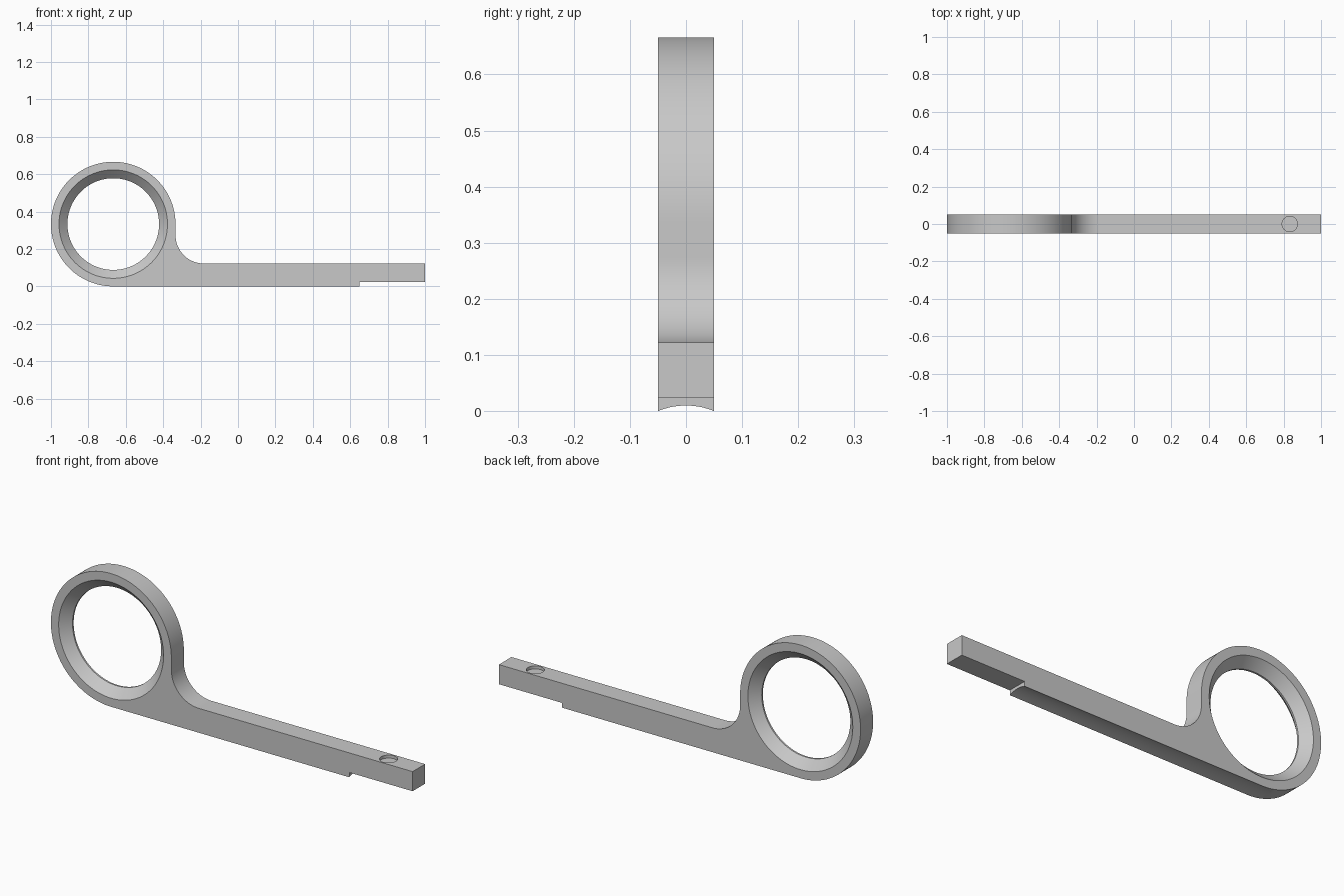
import bpy, bmesh
from math import pi, cos, sin, radians
from mathutils import Matrix, Vector

cube = bpy.data.objects.get("Cube")
if cube:
    bpy.data.objects.remove(cube, do_unlink=True)

HALF = 0.0495                      # half thickness of the bar
RING_X, RING_Z, RING_R = -0.667, 0.333, 0.333
ARM_TOP, STEP_X, STEP_Z = 0.122, 0.65, 0.024
FILLET_R = 0.152

metal = bpy.data.materials.new("plain grey")
grey = (0.58, 0.58, 0.58, 1)
metal.use_nodes = True
metal.diffuse_color = grey
metal.node_tree.nodes["Principled BSDF"].inputs["Base Color"].default_value = grey


def make_object(name, bm):
    bmesh.ops.recalc_face_normals(bm, faces=bm.faces)
    mesh = bpy.data.meshes.new(name)
    bm.to_mesh(mesh)
    bm.free()
    mesh.materials.append(metal)
    obj = bpy.data.objects.new(name, mesh)
    bpy.context.collection.objects.link(obj)
    return obj


def arc(cx, cz, r, start, end, steps):
    angles = [radians(start + (end - start) * i / steps) for i in range(steps + 1)]
    return [(cx + r * cos(a), cz + r * sin(a)) for a in angles]


def extrude_outline(name, points):
    bm = bmesh.new()
    face = bm.faces.new([bm.verts.new((x, -HALF, z)) for x, z in points])
    moved = bmesh.ops.extrude_face_region(bm, geom=[face])["geom"]
    bmesh.ops.translate(bm, vec=(0, 2 * HALF, 0),
                        verts=[v for v in moved if isinstance(v, bmesh.types.BMVert)])
    return make_object(name, bm)


def cylinder_cutter(name, radius, depth, matrix, segments):
    bm = bmesh.new()
    bmesh.ops.create_cone(bm, cap_ends=True, segments=segments, radius1=radius,
                          radius2=radius, depth=depth, matrix=matrix)
    return make_object(name, bm)


def bore_cutter(name, profile, segments):
    """Closed solid turned about the ring's axis from (radius, y) pairs."""
    bm = bmesh.new()
    loops = []
    for r, y in profile:
        loops.append([bm.verts.new((RING_X + r * cos(2 * pi * i / segments), y,
                                    RING_Z + r * sin(2 * pi * i / segments)))
                      for i in range(segments)])
    for a, b in zip(loops, loops[1:]):
        for i in range(segments):
            j = (i + 1) % segments
            bm.faces.new((a[i], a[j], b[j], b[i]))
    bm.faces.new(loops[0])
    bm.faces.new(loops[-1])
    return make_object(name, bm)


# Outline: round head, fillet into the arm, stepped tip
outline = [(RING_X, 0), (STEP_X, 0), (STEP_X, STEP_Z), (1, STEP_Z), (1, ARM_TOP)]
outline += arc(RING_X + RING_R + FILLET_R, ARM_TOP + FILLET_R, FILLET_R, 270, 180, 24)
outline += arc(RING_X, RING_Z, RING_R, 0, 270, 96)[:-1]
body = extrude_outline("ring_handle", outline)

# Bore chamfered from both sides, leaving a narrow land in the middle
waist, mouth, land, out = 0.245, 0.29, 0.0045, 0.02
slope = (mouth - waist) / (HALF - land)
wide = mouth + slope * out
bore = bore_cutter("bore_cutter", [(wide, -HALF - out), (waist, -land),
                                   (waist, land), (wide, HALF + out)], 128)

# Shallow hollow groove along the underside
groove = cylinder_cutter("groove_cutter", 0.13, 3,
                         Matrix.Translation((0, 0, 0.01 - 0.13))
                         @ Matrix.Rotation(pi / 2, 4, "Y"), 192)

# Shallow round pocket on top near the tip
pocket = cylinder_cutter("pocket_cutter", 0.041, 0.03,
                         Matrix.Translation((0.833, 0, ARM_TOP)), 48)

for cutter in (bore, groove, pocket):
    cutter.hide_render = True
    mod = body.modifiers.new(cutter.name, "BOOLEAN")
    mod.operation = "DIFFERENCE"
    mod.solver = "EXACT"
    mod.object = cutter

# Bake the cuts, then drop the cutters
bpy.context.view_layer.update()
graph = bpy.context.evaluated_depsgraph_get()
baked = bpy.data.meshes.new_from_object(body.evaluated_get(graph))
body.modifiers.clear()
body.data = baked
baked.materials.clear()
baked.materials.append(metal)
baked.polygons.foreach_set("material_index", [0] * len(baked.polygons))
for cutter in (bore, groove, pocket):
    bpy.data.objects.remove(cutter, do_unlink=True)

bpy.ops.object.select_all(action="DESELECT")
body.select_set(True)
bpy.context.view_layer.objects.active = body
bpy.ops.object.shade_smooth_by_angle(angle=radians(25))
